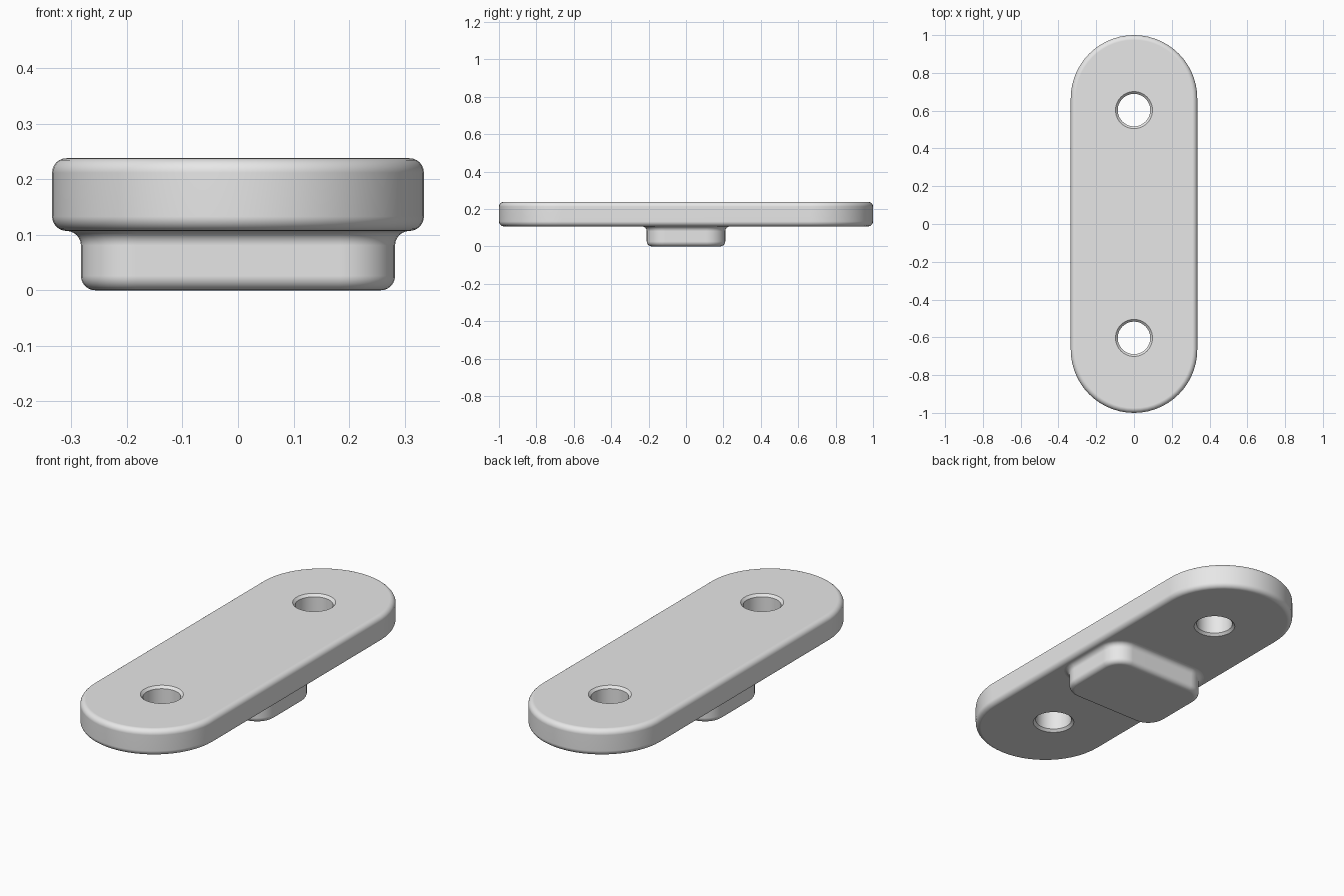
import bpy, bmesh, math

old = bpy.data.objects.get("Cube")
if old:
    bpy.data.objects.remove(old, do_unlink=True)

grey = bpy.data.materials.new("light_grey")
grey.use_nodes = True
grey.diffuse_color = (0.8, 0.8, 0.8, 1)
grey.node_tree.nodes["Principled BSDF"].inputs["Base Color"].default_value = (0.8, 0.8, 0.8, 1)


def rounded_outline(hx, hy, r, seg=14):
    """Rectangle with rounded corners, counter-clockwise."""
    pts = []
    for k, (sx, sy) in enumerate([(1, 1), (-1, 1), (-1, -1), (1, -1)]):
        for i in range(seg + 1):
            a = math.pi / 2 * (k + i / seg)
            pts.append((sx * (hx - r) + r * math.cos(a), sy * (hy - r) + r * math.sin(a)))
    return pts


def loft(name, rings):
    """Solid through a stack of (outline, z) rings, capped at both ends."""
    bm = bmesh.new()
    loops = [[bm.verts.new((x, y, z)) for x, y in pts] for pts, z in rings]
    n = len(loops[0])
    for lo, hi in zip(loops, loops[1:]):
        for i in range(n):
            j = (i + 1) % n
            bm.faces.new((lo[i], lo[j], hi[j], hi[i]))
    bm.faces.new(loops[0][::-1])
    bm.faces.new(loops[-1])
    bmesh.ops.remove_doubles(bm, verts=bm.verts, dist=1e-5)
    bmesh.ops.recalc_face_normals(bm, faces=bm.faces)
    mesh = bpy.data.meshes.new(name)
    bm.to_mesh(mesh)
    bm.free()
    mesh.materials.append(grey)
    obj = bpy.data.objects.new(name, mesh)
    bpy.context.collection.objects.link(obj)
    return obj


def select_only(obj):
    bpy.ops.object.select_all(action='DESELECT')
    obj.select_set(True)
    bpy.context.view_layer.objects.active = obj


def finish(obj):
    select_only(obj)
    bpy.ops.object.shade_smooth_by_angle(angle=math.radians(32))
    wn = obj.modifiers.new("flat_face_normals", 'WEIGHTED_NORMAL')
    wn.keep_sharp = True


def quarter(steps=6):
    return [math.pi / 2 * i / steps for i in range(steps + 1)]


HX, HY = 0.335, 1.0
BOTTOM, TOP, FILLET = 0.107, 0.238, 0.026

# Long plate with round ends and rounded rims
rims = [(FILLET * (1 - math.sin(a)), BOTTOM + FILLET * (1 - math.cos(a))) for a in quarter()]
rims += [(FILLET * (1 - math.cos(a)), TOP - FILLET * (1 - math.sin(a))) for a in quarter()]
plate = loft("plate", [(rounded_outline(HX - d, HY - d, HX - d), z) for d, z in rims])

# Two chamfered through holes
HOLE, CHAMFER, OVER = 0.086, 0.012, 0.02
for side in (-1, 1):
    profile = [(HOLE + CHAMFER + OVER, BOTTOM - OVER), (HOLE, BOTTOM + CHAMFER),
               (HOLE, TOP - CHAMFER), (HOLE + CHAMFER + OVER, TOP + OVER)]
    cutter = loft("hole_cutter", [(rounded_outline(r, r, r, 12), z) for r, z in profile])
    cutter.location.y = side * 0.603
    cutter.hide_render = True
    bpy.context.view_layer.update()
    cut = plate.modifiers.new("hole", 'BOOLEAN')
    cut.operation = 'DIFFERENCE'
    cut.solver = 'EXACT'
    cut.object = cutter
    select_only(plate)
    bpy.ops.object.modifier_apply(modifier=cut.name)
    bpy.data.objects.remove(cutter, do_unlink=True)
finish(plate)

# Locating block below, rounded at its foot and flared into the plate
BX, BY, CORNER = 0.283, 0.21, 0.1
steps = [(-FILLET * (1 - math.sin(a)), FILLET * (1 - math.cos(a))) for a in quarter()]
steps += [(FILLET * (1 - math.cos(a)), BOTTOM - FILLET * (1 - math.sin(a))) for a in quarter()]
steps.append((FILLET, BOTTOM + 0.01))
block = loft("locating_block",
             [(rounded_outline(BX + d, BY + d, CORNER + d, 8), z) for d, z in steps])
finish(block)
